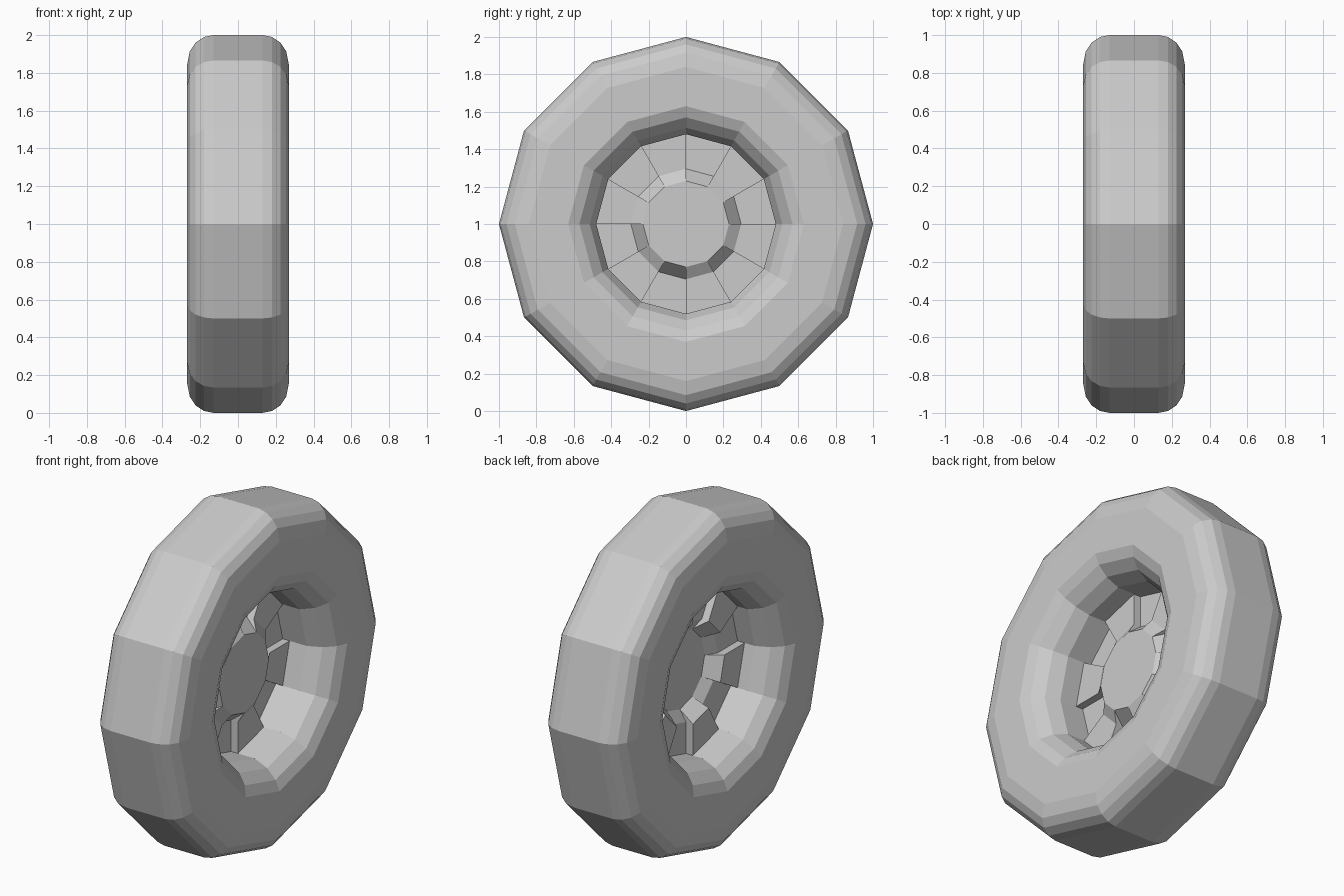
import bpy, math

if "Cube" in bpy.data.objects:
    bpy.data.objects.remove(bpy.data.objects["Cube"])

SIDES = 12
CENTRE_Z = 1.0


def point(x, r, k):
    a = 2 * math.pi * k / SIDES
    return (x, r * math.cos(a), CENTRE_Z + r * math.sin(a))


def make_object(name, verts, faces):
    mesh = bpy.data.meshes.new(name)
    mesh.from_pydata(verts, [], faces)
    mesh.update()
    obj = bpy.data.objects.new(name, mesh)
    bpy.context.collection.objects.link(obj)
    return obj


# Tyre: rounded closed cross-section (x, radius), mirrored and swept round the axle
half = [(0.13, 1.0), (0.18, 0.99), (0.225, 0.96), (0.255, 0.915), (0.27, 0.84),
        (0.27, 0.63), (0.245, 0.57), (0.19, 0.515), (0.11, 0.48)]
profile = half + [(-x, r) for x, r in reversed(half)]
n = len(profile)
verts = [point(x, r, k) for k in range(SIDES) for x, r in profile]
faces = []
for k in range(SIDES):
    a, b = k * n, ((k + 1) % SIDES) * n
    for i in range(n):
        j = (i + 1) % n
        faces.append((a + i, a + j, b + j, b + i))
make_object("tyre", verts, faces)

# Wheel disc: thin pressed sheet, sectors alternately raised and sunk
CAP_X, CAP_R, RING_R, RIM_R = 0.04, 0.23, 0.295, 0.48
RAISED, SUNK = 0.0, -0.045
verts = [point(CAP_X, CAP_R, k) for k in range(SIDES)]
faces = [tuple(range(SIDES))]
for k in range(SIDES):
    x = SUNK if k % 2 == 0 else RAISED
    s = len(verts)
    verts += [point(x, RING_R, k), point(x, RIM_R, k),
              point(x, RIM_R, k + 1), point(x, RING_R, k + 1)]
    faces.append((s, s + 1, s + 2, s + 3))
    # sloped ring up to the centre cap
    faces.append((k, s, s + 3, (k + 1) % SIDES))
for k in range(SIDES):
    # radial step between neighbouring sectors, closed up to the cap
    s = SIDES + 4 * k
    t = SIDES + 4 * ((k + 1) % SIDES)
    wall = (s + 3, s + 2, t + 1, t)
    corner = ((k + 1) % SIDES, s + 3, t)
    if k % 2:
        wall, corner = wall, corner
    faces += [wall, corner]
make_object("wheel_disc", verts, faces)
